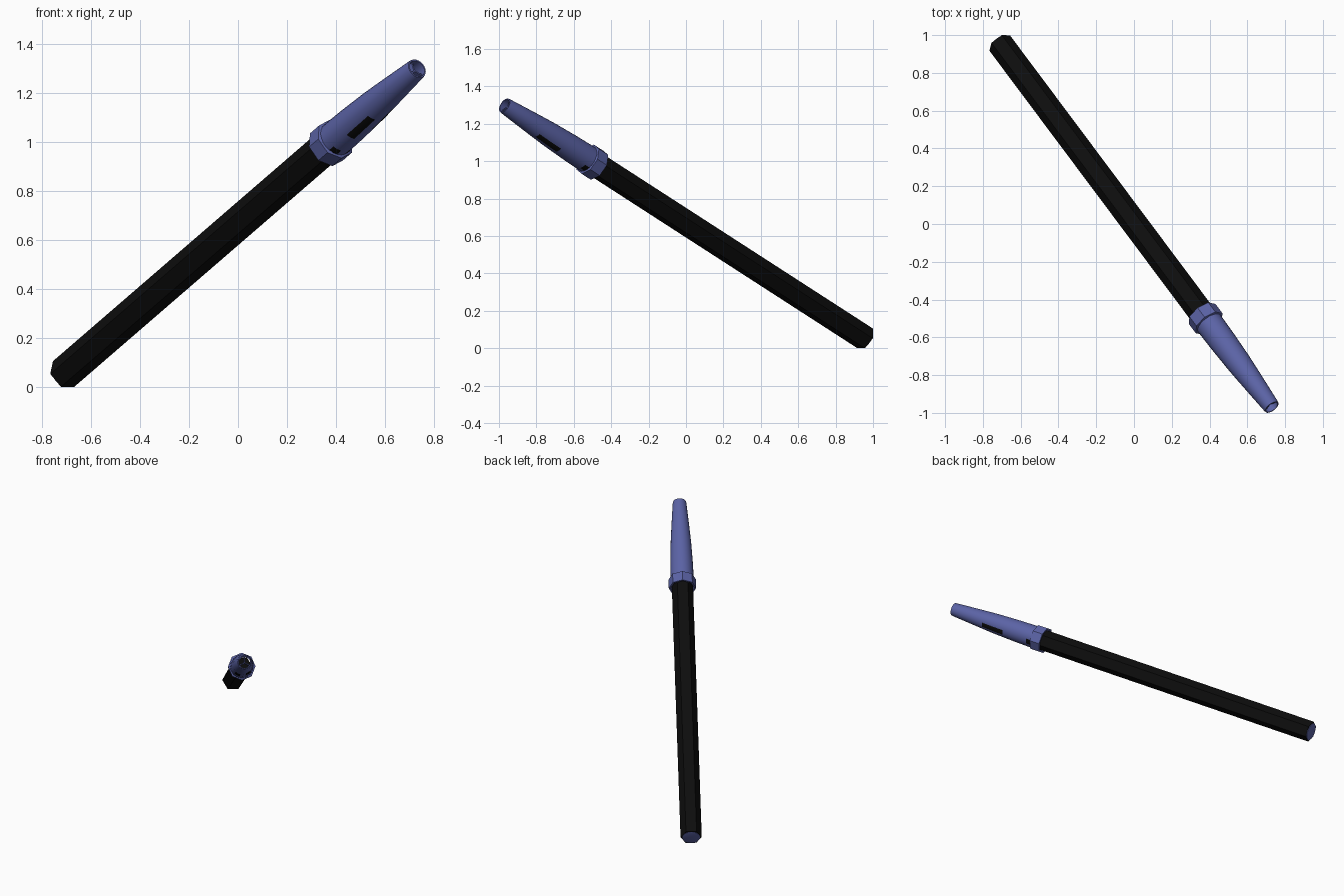
import bpy, bmesh, math
from mathutils import Vector, Matrix

if "Cube" in bpy.data.objects:
    bpy.data.objects.remove(bpy.data.objects["Cube"])

# Pen axis frame: local z runs from the plug end to the cap tip
START, END = Vector((-0.711, 0.958, 0.053)), Vector((0.73, -0.97, 1.298))
D = (END - START).normalized()
SIDE = Vector((-D.y, D.x, 0)).normalized()
UP = D.cross(SIDE)
FRAME = Matrix.Translation(START) @ Matrix((SIDE, UP, D)).transposed().to_4x4()
LENGTH = (END - START).length


def material(name, colour):
    m = bpy.data.materials.new(name)
    m.diffuse_color = (*colour, 1)
    m.use_nodes = True
    m.node_tree.nodes["Principled BSDF"].inputs["Base Color"].default_value = m.diffuse_color
    return m


BLUE = material("cap_blue", (0.105, 0.125, 0.38))
BLACK = material("barrel_black", (0.004, 0.004, 0.004))


def finish(bm, name, mats, angle=40):
    bmesh.ops.remove_doubles(bm, verts=bm.verts, dist=1e-5)
    bmesh.ops.recalc_face_normals(bm, faces=bm.faces)
    me = bpy.data.meshes.new(name)
    bm.to_mesh(me)
    bm.free()
    for m in mats:
        me.materials.append(m)
    ob = bpy.data.objects.new(name, me)
    bpy.context.collection.objects.link(ob)
    ob.matrix_world = FRAME
    bpy.ops.object.select_all(action='DESELECT')
    ob.select_set(True)
    bpy.context.view_layer.objects.active = ob
    bpy.ops.object.shade_smooth_by_angle(angle=math.radians(angle))
    return ob


def lathe(profile, sides, closed=False):
    """Sweep (radius, height) points around the pen axis."""
    bm = bmesh.new()
    rings = []
    for r, h in profile:
        rings.append([bm.verts.new((r * math.cos(a), r * math.sin(a), h))
                      for a in (2 * math.pi * i / sides for i in range(sides))])
    pairs = list(zip(rings, rings[1:]))
    if closed:
        pairs.append((rings[-1], rings[0]))
    for lo, hi in pairs:
        for i in range(sides):
            j = (i + 1) % sides
            bm.faces.new((lo[i], lo[j], hi[j], hi[i]))
    if not closed:
        bm.faces.new(rings[0])
        bm.faces.new(rings[-1])
    return bm


# Hexagonal barrel, stepping down to a core inside the cap
finish(lathe([(0.068, 0), (0.068, 2.06), (0.045, 2.06), (0.045, 2.45)], 6), "barrel", [BLACK], 30)

# Round plug in the barrel end
finish(lathe([(0.045, -0.006), (0.057, -0.003), (0.057, 0.01)], 24), "end_plug", [BLUE])

# Octagonal collar at the mouth of the cap
finish(lathe([(0.088, 2.015), (0.088, 2.085), (0.076, 2.09), (0.076, 2.015)], 8, True),
       "cap_collar", [BLUE], 30)

# Hollow tapering cap, open at the tip
outer = [(0.075, 2.04), (0.074, 2.12), (0.072, 2.22), (0.069, 2.30), (0.066, 2.38),
         (0.061, 2.46), (0.054, 2.56), (0.044, LENGTH - 0.01), (0.042, LENGTH)]
inner = [(0.036, LENGTH), (0.047, 2.5), (0.06, 2.2), (0.069, 2.04)]
bm = lathe(outer + inner, 24, True)
# Dark streaks where the barrel edges show through the underside
for f in bm.faces:
    c = f.calc_center_median()
    turn = math.degrees(math.atan2(c.y, c.x)) + 90
    left = -38 < turn < -20 and 2.22 < c.z < 2.38
    right = 20 < turn < 38 and 2.30 < c.z < 2.46
    mouth = 10 < abs(turn) < 50 and 2.04 < c.z < 2.12
    f.material_index = int(math.hypot(c.x, c.y) > 0.061 and (left or right or mouth))
finish(bm, "cap", [BLUE, BLACK])

# Three webs recessed inside the tip
bm = bmesh.new()
for k in range(3):
    spin = Matrix.Rotation(math.radians(90 + 120 * k), 4, 'Z')
    shape = Matrix.Translation((0.018, 0, LENGTH - 0.06)) @ Matrix.Diagonal((0.038, 0.006, 0.08, 1))
    bmesh.ops.create_cube(bm, size=1, matrix=spin @ shape)
finish(bm, "tip_webs", [BLUE], 30)
